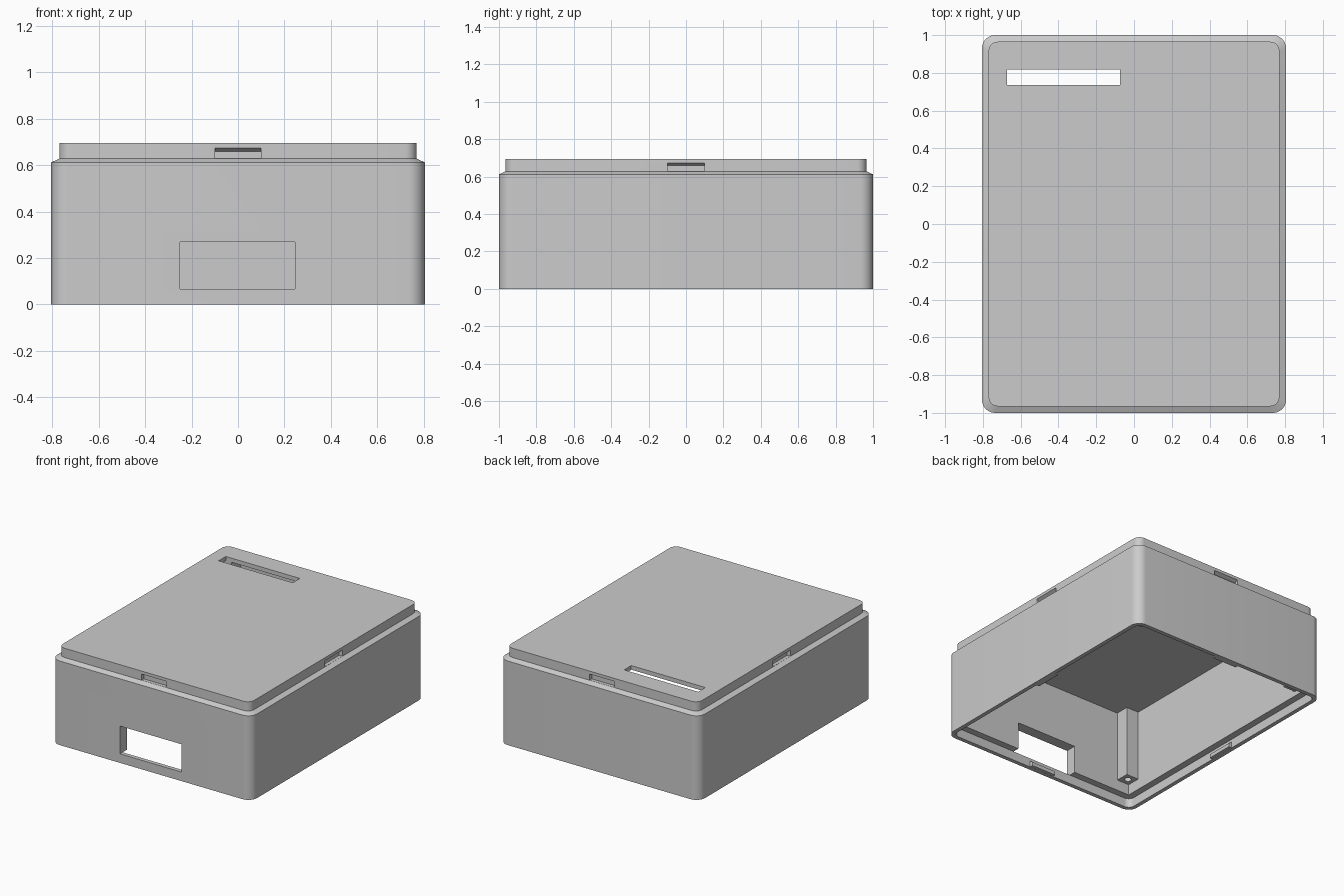
import bpy, bmesh
from math import cos, sin, pi

if "Cube" in bpy.data.objects:
    bpy.data.objects.remove(bpy.data.objects["Cube"])

GREY = bpy.data.materials.new("plain grey")
GREY.use_nodes = True
COLOUR = (0.6, 0.6, 0.6, 1)
GREY.diffuse_color = COLOUR
GREY.node_tree.nodes["Principled BSDF"].inputs["Base Color"].default_value = COLOUR

# Main dimensions
HX, HY = 0.805, 1.0          # outer half sizes
LIP = 0.035                  # inset of the stacking lip
WALL = 0.08
SHOULDER, LIP_Z, TOP = 0.612, 0.628, 0.695
LEDGE, CEILING = 0.066, 0.665
IX, IY = HX - WALL, HY - WALL


def rounded_rect(hx, hy, r, steps=10):
    """Outline of a rectangle with round corners."""
    points = []
    for k, (sx, sy) in enumerate([(1, 1), (-1, 1), (-1, -1), (1, -1)]):
        for i in range(steps + 1):
            a = (k + i / steps) * pi / 2
            points.append((sx * (hx - r) + r * cos(a), sy * (hy - r) + r * sin(a)))
    return points


def loft(name, sections):
    """Closed solid through matching outlines, given as (outline, z)."""
    bm = bmesh.new()
    rings = [[bm.verts.new((x, y, z)) for x, y in pts] for pts, z in sections]
    for low, high in zip(rings, rings[1:]):
        for i in range(len(low)):
            j = (i + 1) % len(low)
            bm.faces.new((low[i], low[j], high[j], high[i]))
    bm.faces.new(rings[0][::-1])
    bm.faces.new(rings[-1])
    bmesh.ops.recalc_face_normals(bm, faces=bm.faces)
    mesh = bpy.data.meshes.new(name)
    bm.to_mesh(mesh)
    bm.free()
    mesh.materials.append(GREY)
    obj = bpy.data.objects.new(name, mesh)
    bpy.context.collection.objects.link(obj)
    return obj


def box(name, x0, x1, y0, y1, z0, z1):
    base = [(x0, y0), (x1, y0), (x1, y1), (x0, y1)]
    return loft(name, [(base, z0), (base, z1)])


def cut(target, cutter):
    cutter.hide_render = True
    mod = target.modifiers.new("cut", "BOOLEAN")
    mod.operation, mod.object, mod.solver = "DIFFERENCE", cutter, "EXACT"
    bpy.context.view_layer.objects.active = target
    bpy.ops.object.modifier_apply(modifier=mod.name)
    bpy.data.objects.remove(cutter)


def wedge(name, side, face, depth, z0, z1, z2, half, back=0.01):
    """Catch on one side: upright to z1, then sloping back to the wall at z2."""
    axis, sign = side

    def outline(d):
        a, b = sign * (face + back), sign * (face - d)
        if axis == "x":
            return [(a, -half), (b, -half), (b, half), (a, half)]
        return [(-half, a), (-half, b), (half, b), (half, a)]
    return loft(name, [(outline(depth), z0), (outline(depth), z1), (outline(0), z2)])


# Shell with sloping shoulder and stacking lip
outer = rounded_rect(HX, HY, 0.07)
lip = rounded_rect(HX - LIP, HY - LIP, 0.05)
shell = loft("shell", [(outer, 0), (outer, SHOULDER), (lip, LIP_Z), (lip, TOP)])

# Hollow interior, open below, with a rebate around the rim
rebate = rounded_rect(HX - 0.03, HY - 0.03, 0.045)
cut(shell, loft("rebate_cutter", [(rebate, -0.1), (rebate, LEDGE)]))
cut(shell, box("cavity_cutter", -IX, IX, -IY, IY, -0.1, CEILING))

# Front window and top slot
cut(shell, box("window_cutter", -0.25, 0.245, -1.1, -0.85, LEDGE, 0.268))
cut(shell, box("slot_cutter", -0.672, -0.075, 0.737, 0.819, 0.5, 0.8))

# Catch notches in the lip, and matching ridges inside the rim
for side_name, side in {"left": ("x", 1), "right": ("x", -1),
                        "back": ("y", 1), "front": ("y", -1)}.items():
    size = HX if side[0] == "x" else HY
    cut(shell, wedge("notch_cutter", side, size - LIP, 0.025, LIP_Z + 0.001, 0.659, 0.673, 0.1))
    wedge(side_name + "_catch_ridge", side, size - 0.03, 0.024, 0.001, 0.028, 0.045, 0.1)

# Corner screw posts with pilot holes, the back pair reaching lower
for x_name, sx in (("left", 1), ("right", -1)):
    for y_name, sy, foot in (("front", -1, 0.145), ("back", 1, 0.1)):
        xs = sorted((sx * (IX - 0.1), sx * (IX + 0.005)))
        ys = sorted((sy * (IY - 0.1), sy * (IY + 0.005)))
        post = box(f"{y_name}_{x_name}_screw_post", *xs, *ys, foot, CEILING + 0.005)
        hole = [(sx * (IX - 0.05) + 0.024 * cos(a * pi / 12),
                 sy * (IY - 0.05) + 0.024 * sin(a * pi / 12)) for a in range(24)]
        cut(post, loft("hole_cutter", [(hole, 0), (hole, 0.4)]))

# Smooth only the rounded corners
bpy.ops.object.select_all(action="DESELECT")
shell.select_set(True)
bpy.context.view_layer.objects.active = shell
bpy.ops.object.shade_smooth_by_angle(angle=pi / 9)
